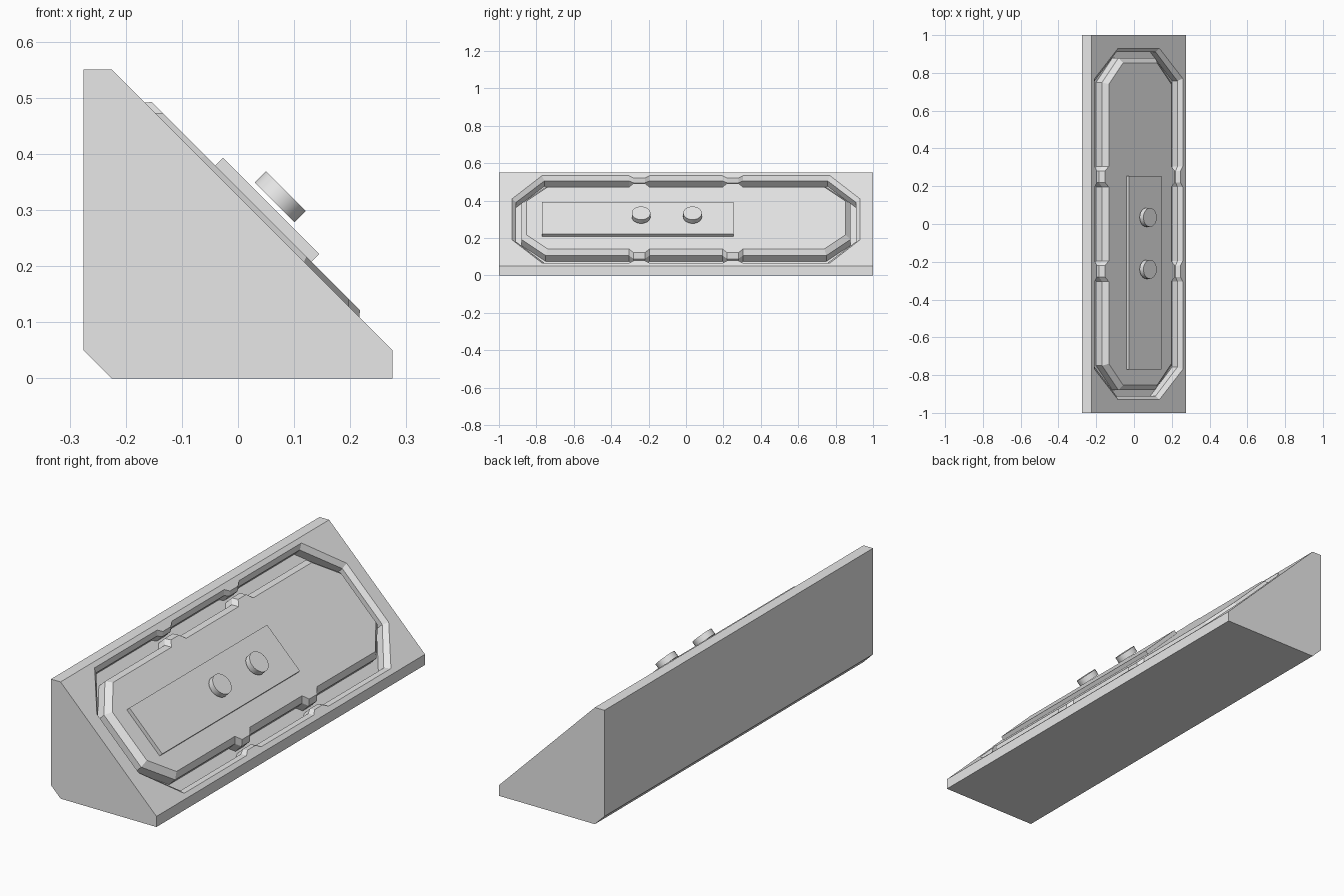
import bpy
import bmesh
from math import sqrt
from mathutils import Matrix, Vector

if "Cube" in bpy.data.objects:
    bpy.data.objects.remove(bpy.data.objects["Cube"])

# Single flat colour
grey = bpy.data.materials.new("light_grey")
grey.use_nodes = True
colour = (0.8, 0.8, 0.8, 1)
grey.diffuse_color = colour
grey.node_tree.nodes["Principled BSDF"].inputs["Base Color"].default_value = colour

# Frame of the sloped face: u runs down the slope, v along y, n outward
R = 1 / sqrt(2)
SLOPE = Matrix(((R, 0, R, 0.025), (0, 1, 0, 0), (-R, 0, R, 0.3), (0, 0, 0, 1)))


def finish(name, bm):
    bmesh.ops.recalc_face_normals(bm, faces=bm.faces)
    mesh = bpy.data.meshes.new(name)
    bm.to_mesh(mesh)
    bm.free()
    mesh.materials.append(grey)
    obj = bpy.data.objects.new(name, mesh)
    bpy.context.collection.objects.link(obj)
    return obj


def outline(side, corner, end, tip, tab):
    """Long octagon with two tabs on each long side; tab is the tab's u."""
    half = [(side, -corner)]
    for c in (-0.25, 0.25):
        half += [(side, c - 0.055), (tab, c - 0.03), (tab, c + 0.03), (side, c + 0.055)]
    half += [(side, corner), (end, tip)]
    half.insert(0, (end, -tip))
    return half + [(-u, -v) for u, v in half]


def loop(bm, points, level):
    return [bm.verts.new(SLOPE @ Vector((u, v, level))) for u, v in points]


def skin(bm, a, b):
    for i in range(len(a)):
        j = (i + 1) % len(a)
        bm.faces.new((a[i], a[j], b[j], b[i]))


# Wedge body: prism with clipped edges, slope left open for the channel
profile = [(-0.225, 0.55), (-0.275, 0.55), (-0.275, 0.05),
           (-0.225, 0), (0.275, 0), (0.275, 0.05)]
bm = bmesh.new()
front, back = [[bm.verts.new((x, y, z)) for x, z in profile] for y in (-1, 1)]
bm.faces.new(front)
bm.faces.new(back)
for i in range(len(profile) - 1):
    bm.faces.new((front[i], front[i + 1], back[i + 1], back[i]))

# Channel: bevelled rim, floor, then the raised central panel
rim = outline(0.33, 0.77, 0.155, 0.93, 0.312)
outer = outline(0.31, 0.757, 0.147, 0.91, 0.296)
inner = outline(0.259, 0.75, 0.137, 0.88, 0.284)
panel = outline(0.234, 0.74, 0.127, 0.853, 0.262)
rings = [loop(bm, pts, level) for pts, level in (
    (rim, 0), (outer, -0.02), (outer, -0.06),
    (inner, -0.06), (inner, -0.015), (panel, 0.01))]
for a, b in zip(rings, rings[1:]):
    skin(bm, a, b)
bm.faces.new(rings[-1])

# Sloped face around the channel
bm.edges.ensure_lookup_table()
border = [e for e in bm.edges if len(e.link_faces) == 1]
bmesh.ops.triangle_fill(bm, edges=border, use_beauty=True)
finish("wedge_body", bm)

# Raised plate on the panel
bm = bmesh.new()
corners = [(-0.1025, -0.77), (0.14, -0.77), (0.14, 0.255), (-0.1025, 0.255)]
low, high = loop(bm, corners, 0.01), loop(bm, corners, 0.029)
skin(bm, low, high)
bm.faces.new(low)
bm.faces.new(high)
finish("control_plate", bm)

# Round buttons hovering just over the plate
for name, y in (("front_button", -0.24), ("back_button", 0.035)):
    bm = bmesh.new()
    place = SLOPE @ Matrix.Translation((0.019, y, 0.052))
    bmesh.ops.create_cone(bm, cap_ends=True, segments=24, radius1=0.05,
                          radius2=0.05, depth=0.0285, matrix=place)
    button = finish(name, bm)
    bpy.ops.object.select_all(action="DESELECT")
    button.select_set(True)
    bpy.context.view_layer.objects.active = button
    bpy.ops.object.shade_smooth_by_angle()
